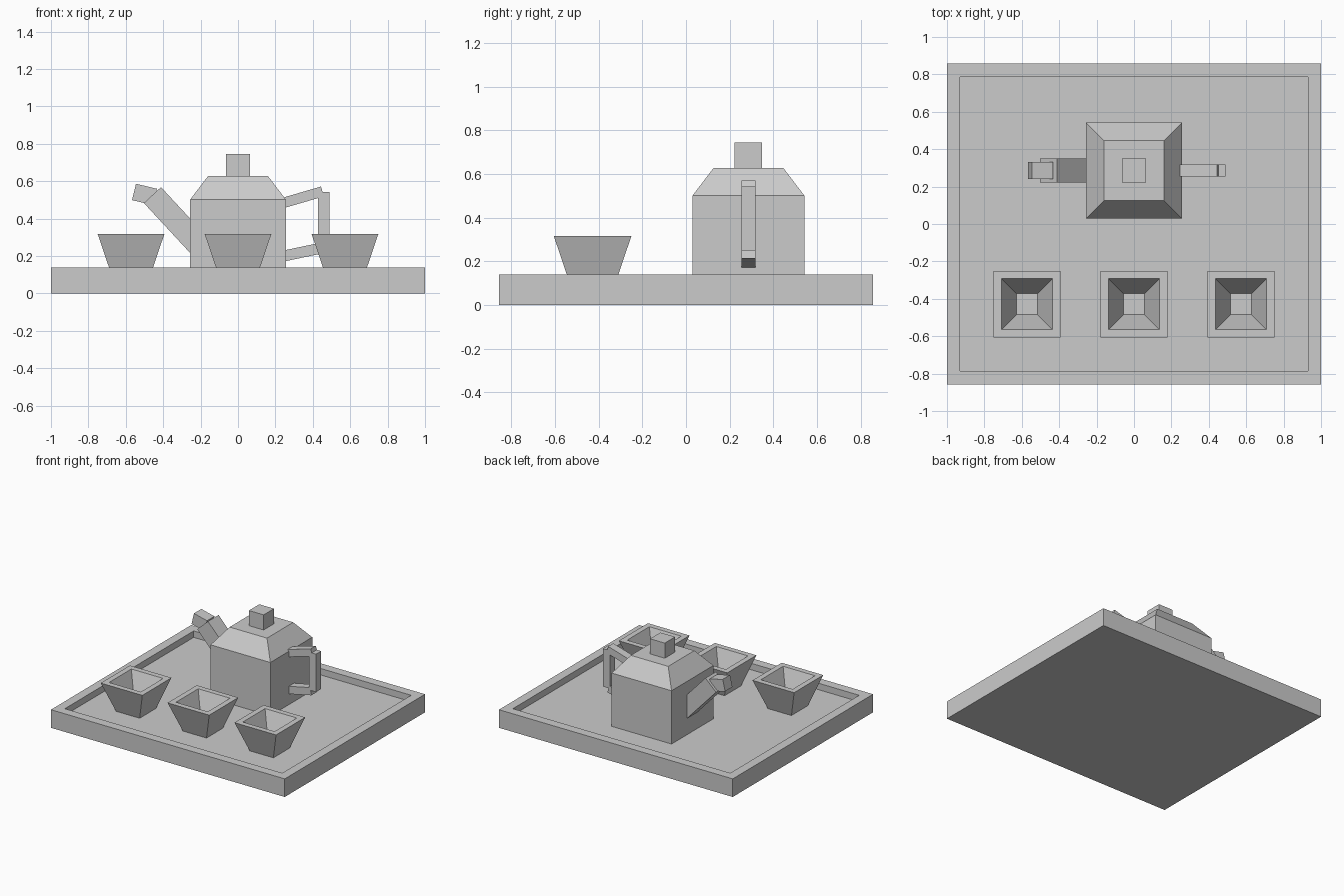
import bpy, bmesh, math
from mathutils import Matrix, Vector

if "Cube" in bpy.data.objects:
    bpy.data.objects.remove(bpy.data.objects["Cube"])

grey = bpy.data.materials.new("light_grey")
grey.diffuse_color = (0.6, 0.6, 0.6, 1)
grey.use_nodes = True
grey.node_tree.nodes["Principled BSDF"].inputs["Base Color"].default_value = grey.diffuse_color


def finish(name, bm):
    bmesh.ops.recalc_face_normals(bm, faces=bm.faces)
    mesh = bpy.data.meshes.new(name)
    bm.to_mesh(mesh)
    bm.free()
    mesh.materials.append(grey)
    obj = bpy.data.objects.new(name, mesh)
    bpy.context.collection.objects.link(obj)
    return obj


def loft(name, x, y, rings):
    """Closed solid from rectangular rings (half_x, half_y, z), capped at both ends."""
    bm = bmesh.new()
    loops = [[bm.verts.new((x + sx * hx, y + sy * hy, z))
              for sx, sy in ((-1, -1), (1, -1), (1, 1), (-1, 1))]
             for hx, hy, z in rings]
    for a, b in zip(loops, loops[1:]):
        for i in range(4):
            j = (i + 1) % 4
            bm.faces.new((a[i], a[j], b[j], b[i]))
    bm.faces.new(loops[0])
    bm.faces.new(loops[-1])
    return finish(name, bm)


def beam(name, start, end, y, thick, width):
    """Straight box between two (x, z) points."""
    a, b = Vector((start[0], y, start[1])), Vector((end[0], y, end[1]))
    d = b - a
    bm = bmesh.new()
    bmesh.ops.create_cube(bm, size=1, matrix=(
        Matrix.Translation((a + b) / 2)
        @ Matrix.Rotation(-math.atan2(d.z, d.x), 4, 'Y')
        @ Matrix.Diagonal((d.length, width, thick, 1))))
    return finish(name, bm)


FLOOR = 0.09     # recessed tray floor
POT_Y = 0.286

# Tray with raised rim
loft("tray", 0, 0, [(1, .857, 0), (1, .857, .14), (.93, .787, .14), (.93, .787, FLOOR)])

# Teapot body with sloped shoulder, and lid knob
loft("pot_body", 0, POT_Y, [(.256, .256, FLOOR), (.256, .256, .502), (.16, .16, .628)])
loft("lid_knob", 0, POT_Y, [(.063, .063, .62), (.063, .063, .745)])

# Spout and its tip
beam("spout", (-.185, .232), (-.4575, .526), POT_Y, .125, .13)
beam("spout_tip", (-.444, .516), (-.556, .543), POT_Y, .09, .09)

# Handle
beam("handle_top", (.2, .472), (.4515, .5455), POT_Y, .055, .063)
beam("handle_bottom", (.2, .191), (.444, .2425), POT_Y, .058, .063)
loft("handle_grip", .4585, POT_Y, [(.0305, .0315, .25), (.0305, .0315, .543)])

# Three hollow cups
for i in (-1, 0, 1):
    loft(f"cup_{i + 2}", i * .572, -.428,
         [(.101, .101, FLOOR), (.178, .178, .317), (.136, .136, .317), (.056, .056, .13)])
